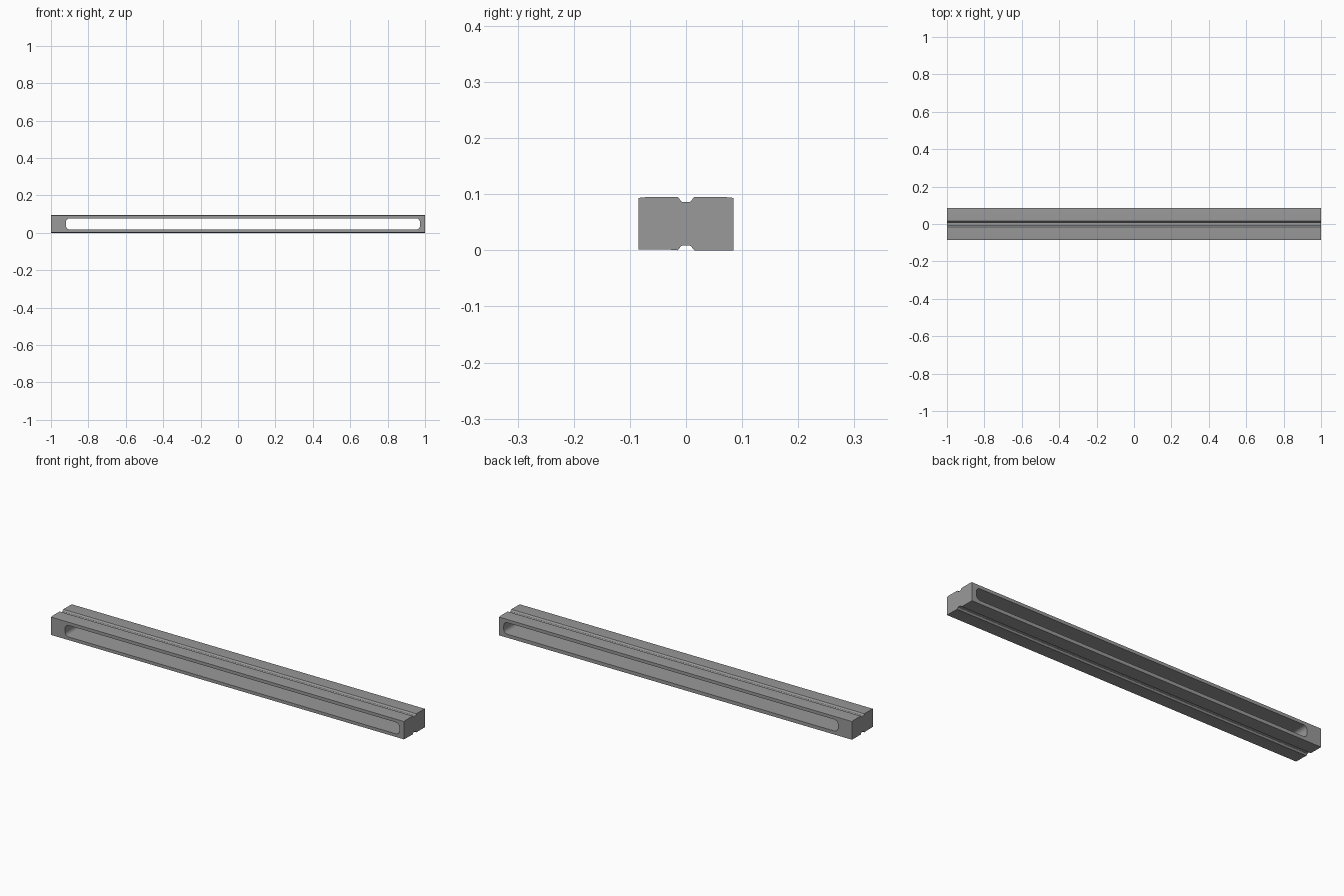
import bpy, bmesh, math

if "Cube" in bpy.data.objects:
    bpy.data.objects.remove(bpy.data.objects["Cube"])

def prism(name, pts, vec):
    """Extrude a closed outline along vec."""
    bm = bmesh.new()
    f = bm.faces.new([bm.verts.new(p) for p in pts])
    r = bmesh.ops.extrude_face_region(bm, geom=[f])
    bmesh.ops.translate(bm, vec=vec, verts=[g for g in r["geom"] if isinstance(g, bmesh.types.BMVert)])
    bmesh.ops.recalc_face_normals(bm, faces=bm.faces)
    me = bpy.data.meshes.new(name)
    bm.to_mesh(me)
    bm.free()
    ob = bpy.data.objects.new(name, me)
    bpy.context.collection.objects.link(ob)
    return ob

grey = bpy.data.materials.new("mid_grey")
grey.diffuse_color = (0.32, 0.32, 0.32, 1)
grey.use_nodes = True
grey.node_tree.nodes["Principled BSDF"].inputs["Base Color"].default_value = grey.diffuse_color

# Bar section: rectangle with a rounded groove in the top and bottom
H, W = 0.095, 0.085
groove = [(0.015, 0.0), (0.012, 0.003), (0.009, 0.0075), (0.005, 0.009)]
half = groove + [(-y, d) for y, d in reversed(groove)]
top = [(W, H - 0.0015), (0.07, H)] + [(y, H - d) for y, d in half] + [(-0.07, H), (-W, H - 0.0015)]
bottom = [(-W, 0.002), (-0.02, 0.001)] + [(-y, d) for y, d in half] + [(W, 0.0)]
bar = prism("slotted_bar", [(-1, y, z) for y, z in top + bottom], (2, 0, 0))
bar.data.materials.append(grey)

# Long through slot with rounded corners, offset towards the right end
x0, x1, z0, z1, r = -0.92, 0.973, 0.018, 0.077, 0.02
pts = []
for i, (cx, cz) in enumerate([(x1 - r, z1 - r), (x0 + r, z1 - r), (x0 + r, z0 + r), (x1 - r, z0 + r)]):
    for k in range(7):
        a = math.radians(90 * i + 15 * k)
        pts.append((cx + r * math.cos(a), -0.2, cz + r * math.sin(a)))
cutter = prism("slot_cutter", pts, (0, 0.4, 0))

mod = bar.modifiers.new("slot", "BOOLEAN")
mod.operation, mod.solver, mod.object = "DIFFERENCE", "EXACT", cutter
bpy.context.view_layer.objects.active = bar
bar.select_set(True)
bpy.ops.object.modifier_apply(modifier="slot")
bpy.data.objects.remove(cutter)
bpy.ops.object.shade_smooth_by_angle(angle=math.radians(20))
